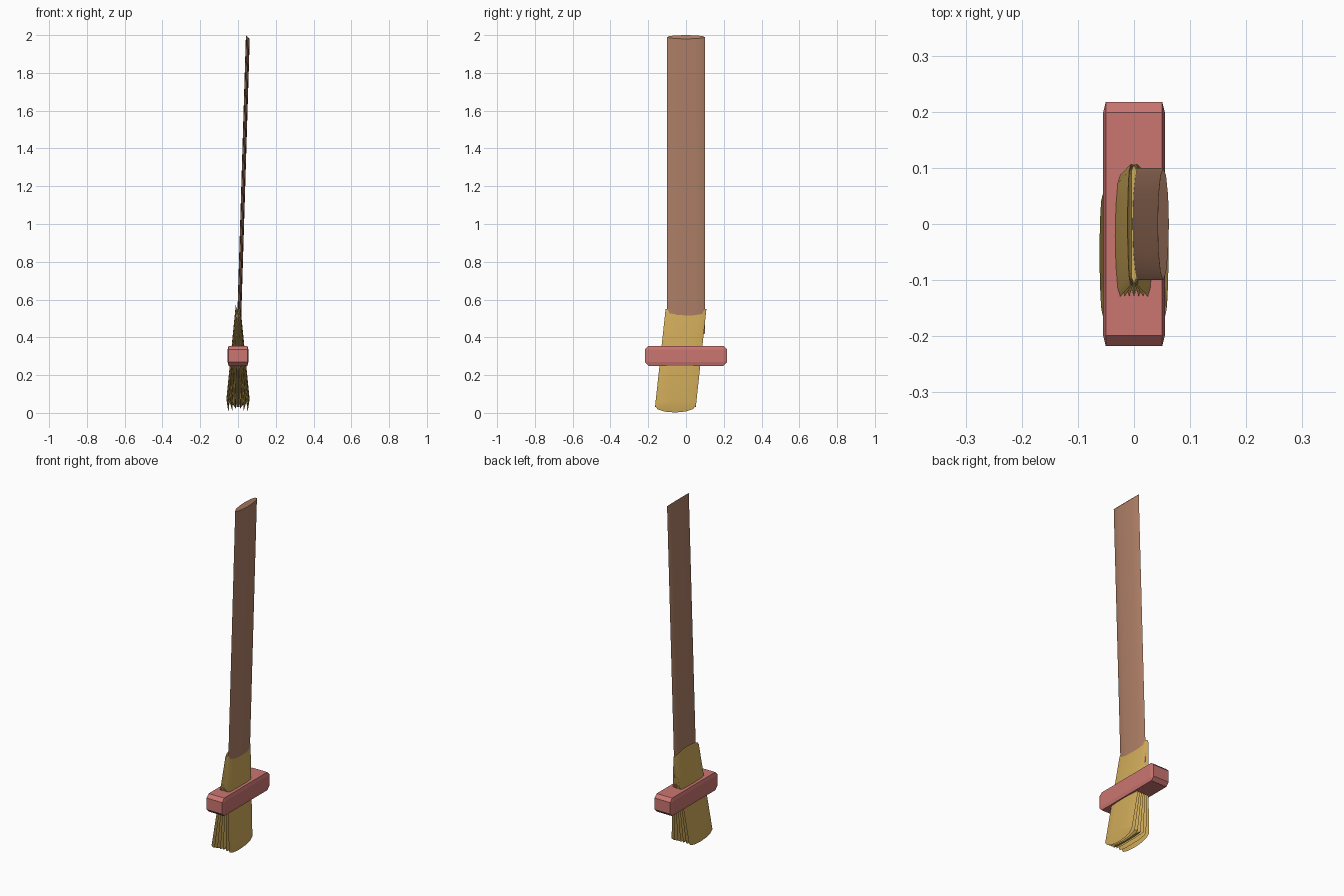
import bpy, bmesh, math
from mathutils import Vector

if "Cube" in bpy.data.objects:
    bpy.data.objects.remove(bpy.data.objects["Cube"])


def material(name, rgb):
    m = bpy.data.materials.new(name)
    m.diffuse_color = (*rgb, 1)
    m.use_nodes = True
    m.node_tree.nodes["Principled BSDF"].inputs["Base Color"].default_value = m.diffuse_color
    return m


WOOD = material("brown_wood", (0.43, 0.215, 0.135))
STRAW = material("yellow_straw", (0.65, 0.42, 0.105))
CORD = material("pink_binding", (0.60, 0.18, 0.165))


def finish(name, bm, mat, smooth=False):
    bmesh.ops.recalc_face_normals(bm, faces=bm.faces)
    mesh = bpy.data.meshes.new(name)
    bm.to_mesh(mesh)
    bm.free()
    mesh.materials.append(mat)
    ob = bpy.data.objects.new(name, mesh)
    bpy.context.collection.objects.link(ob)
    if smooth:
        bpy.ops.object.select_all(action='DESELECT')
        ob.select_set(True)
        bpy.context.view_layer.objects.active = ob
        bpy.ops.object.shade_smooth_by_angle(angle=math.radians(30))
    return ob


def flat_rod(name, bottom, top, half_x, half_y, rise, mat, sides=12):
    """Flattened rod between two points; its end caps rise by +-rise across x."""
    bm = bmesh.new()
    a, b = Vector(bottom), Vector(top)
    rings = []
    for c in (a, b):
        ring = []
        for i in range(sides):
            t = math.tau * i / sides
            dz = rise * math.cos(t)
            # keep the rod straight while the cap is slanted
            shift = (b - a) / (b.z - a.z) * dz
            ring.append(bm.verts.new(c + shift + Vector(
                (half_x * math.cos(t), half_y * math.sin(t), 0))))
        rings.append(ring)
    lo, hi = rings
    for i in range(sides):
        j = (i + 1) % sides
        bm.faces.new((lo[i], lo[j], hi[j], hi[i]))
    bm.faces.new(lo[::-1])
    bm.faces.new(hi)
    return finish(name, bm, mat, True)


# Handle, leaning slightly to +x
flat_rod("handle", (0.004, 0, 0.42), (0.052, 0, 1.99), 0.0105, 0.1, -0.01, WOOD)

# Seven straw bundles fanned out from the handle
for k in range(-3, 4):
    f = k / 3
    z0, z1 = 0.03 + 0.007 * abs(f), 0.55 - 0.01 * abs(f)
    flat_rod(f"bristle_bundle_{k + 4}",
             (0.056 * f, -0.108 * (0.55 - z0), z0),
             (0.006 * f, -0.108 * (0.55 - z1), z1),
             0.009, 0.108, 0.035 * f, STRAW)

# Binding block with chamfered edges, squeezed in x
bm = bmesh.new()
bmesh.ops.create_cube(bm, size=1)
bmesh.ops.scale(bm, vec=(0.44, 0.435, 0.105), verts=bm.verts)
bmesh.ops.bevel(bm, geom=bm.edges[:], offset=0.019, segments=1, affect='EDGES')
bmesh.ops.scale(bm, vec=(0.25, 1, 1), verts=bm.verts)
bmesh.ops.translate(bm, vec=(0, 0, 0.302), verts=bm.verts)
finish("binding_band", bm, CORD)
